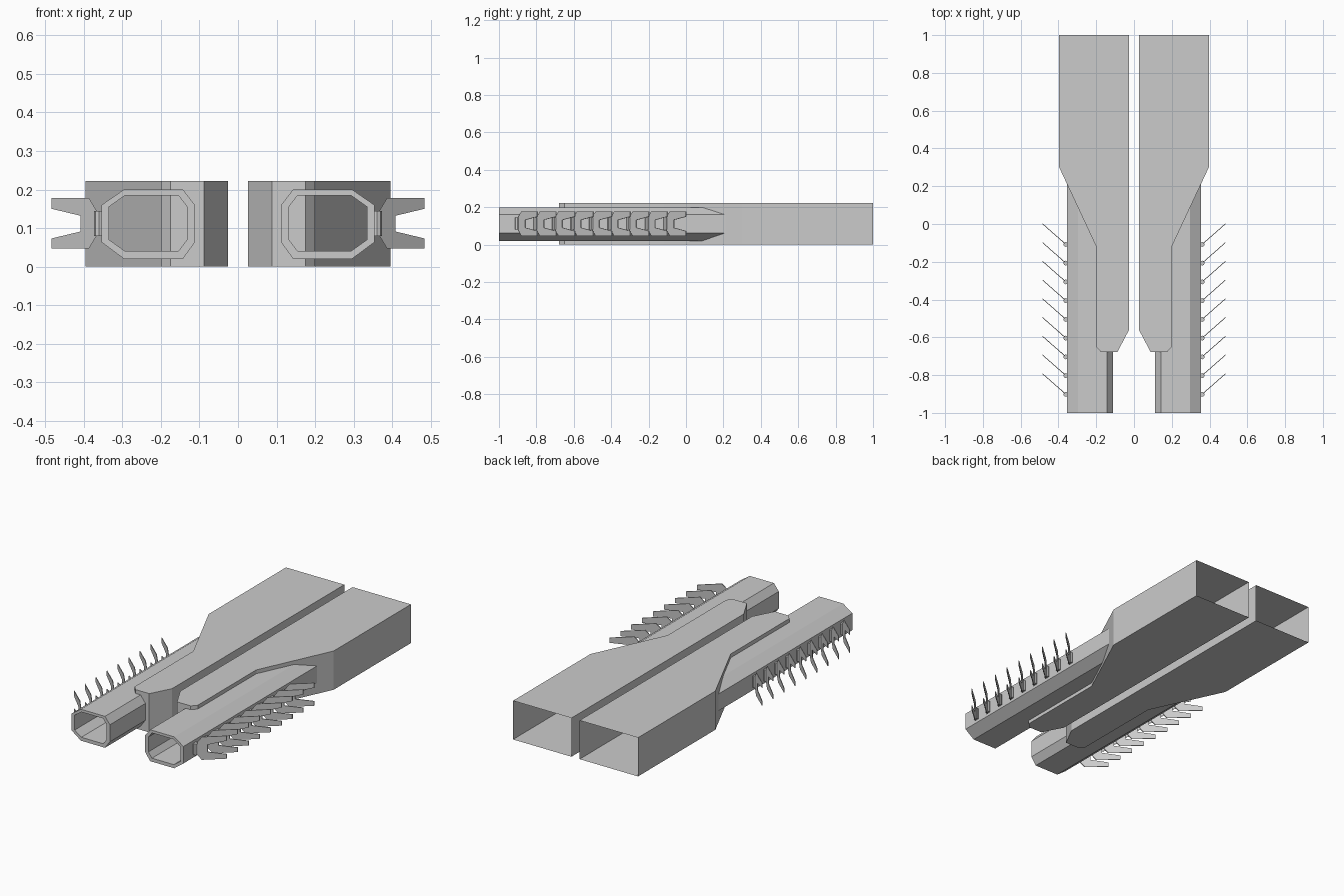
import bpy, bmesh
from mathutils import Vector

if "Cube" in bpy.data.objects:
    bpy.data.objects.remove(bpy.data.objects["Cube"])


def make_object(name, bm):
    bmesh.ops.remove_doubles(bm, verts=bm.verts, dist=1e-5)
    bmesh.ops.recalc_face_normals(bm, faces=bm.faces)
    mesh = bpy.data.meshes.new(name)
    bm.to_mesh(mesh)
    bm.free()
    obj = bpy.data.objects.new(name, mesh)
    bpy.context.collection.objects.link(obj)
    return obj


def prism(bm, points, offset, cap_start=True, cap_end=True):
    """Extrude a closed 3D outline along an offset."""
    offset = Vector(offset)
    a = [bm.verts.new(p) for p in points]
    b = [bm.verts.new(Vector(p) + offset) for p in points]
    n = len(a)
    sides = [bm.faces.new((a[i], a[(i + 1) % n], b[(i + 1) % n], b[i])) for i in range(n)]
    if cap_start:
        bm.faces.new(a)
    if cap_end:
        bm.faces.new(b)
    return sides


def bridge(bm, loop_a, loop_b):
    n = len(loop_a)
    a = [bm.verts.new(p) for p in loop_a]
    b = [bm.verts.new(p) for p in loop_b]
    for i in range(n):
        j = (i + 1) % n
        bm.faces.new((a[i], a[j], b[j], b[i]))
    return a, b


HOUSING = [(0.396, 1), (0.396, 0.3), (0.2, -0.12), (0.2, -0.65), (0.175, -0.678),
           (0.088, -0.678), (0.026, -0.56), (0.026, 1)]
OUTER = [(0.143, 0.02), (0.296, 0.02), (0.354, 0.063), (0.354, 0.16),
         (0.296, 0.2), (0.143, 0.2), (0.112, 0.16), (0.112, 0.063)]
BORE = [(0.155, 0.04), (0.293, 0.04), (0.335, 0.07), (0.335, 0.155),
        (0.293, 0.185), (0.155, 0.185), (0.132, 0.155), (0.132, 0.07)]
FIN = [(0.367, 0.08), (0.387, 0.047), (0.484, 0.047), (0.484, 0.073), (0.409, 0.091),
       (0.409, 0.132), (0.484, 0.15), (0.484, 0.178), (0.387, 0.178), (0.367, 0.145)]

for side, s in (("right", 1), ("left", -1)):
    # Housing shell, open at the rear
    bm = bmesh.new()
    walls = prism(bm, [(s * x, y, 0) for x, y in HOUSING], (0, 0, 0.222))
    bm.faces.remove(walls[-1])
    make_object(f"{side}_housing", bm)

    # Octagonal barrel with a hollow bore
    bm = bmesh.new()
    out_front = [(s * x, -1, z) for x, z in OUTER]
    in_front = [(s * x, -1, z) for x, z in BORE]
    _, back = bridge(bm, out_front, [(x, 0.21, z) for x, _, z in out_front])
    bm.faces.new(back)
    bridge(bm, out_front, in_front)
    _, end = bridge(bm, in_front, [(x, 0.19, z) for x, _, z in in_front])
    bm.faces.new(end)
    make_object(f"{side}_barrel", bm)

    # Row of hinge pins and swept forked fins
    pins, fins = bmesh.new(), bmesh.new()
    for i in range(9):
        y = -0.108 - 0.0992 * i
        before = set(pins.verts)
        bmesh.ops.create_cone(pins, cap_ends=True, segments=8, radius1=0.013,
                              radius2=0.013, depth=0.064)
        new = [v for v in pins.verts if v not in before]
        bmesh.ops.translate(pins, verts=new, vec=(s * 0.361, y, 0.112))
        outline = [(s * x, y - 0.002 + (x - 0.361) * 0.88, z) for x, z in FIN]
        prism(fins, outline, (0, 0.005, 0))
    make_object(f"{side}_hinge_pins", pins)
    make_object(f"{side}_forked_fins", fins)
